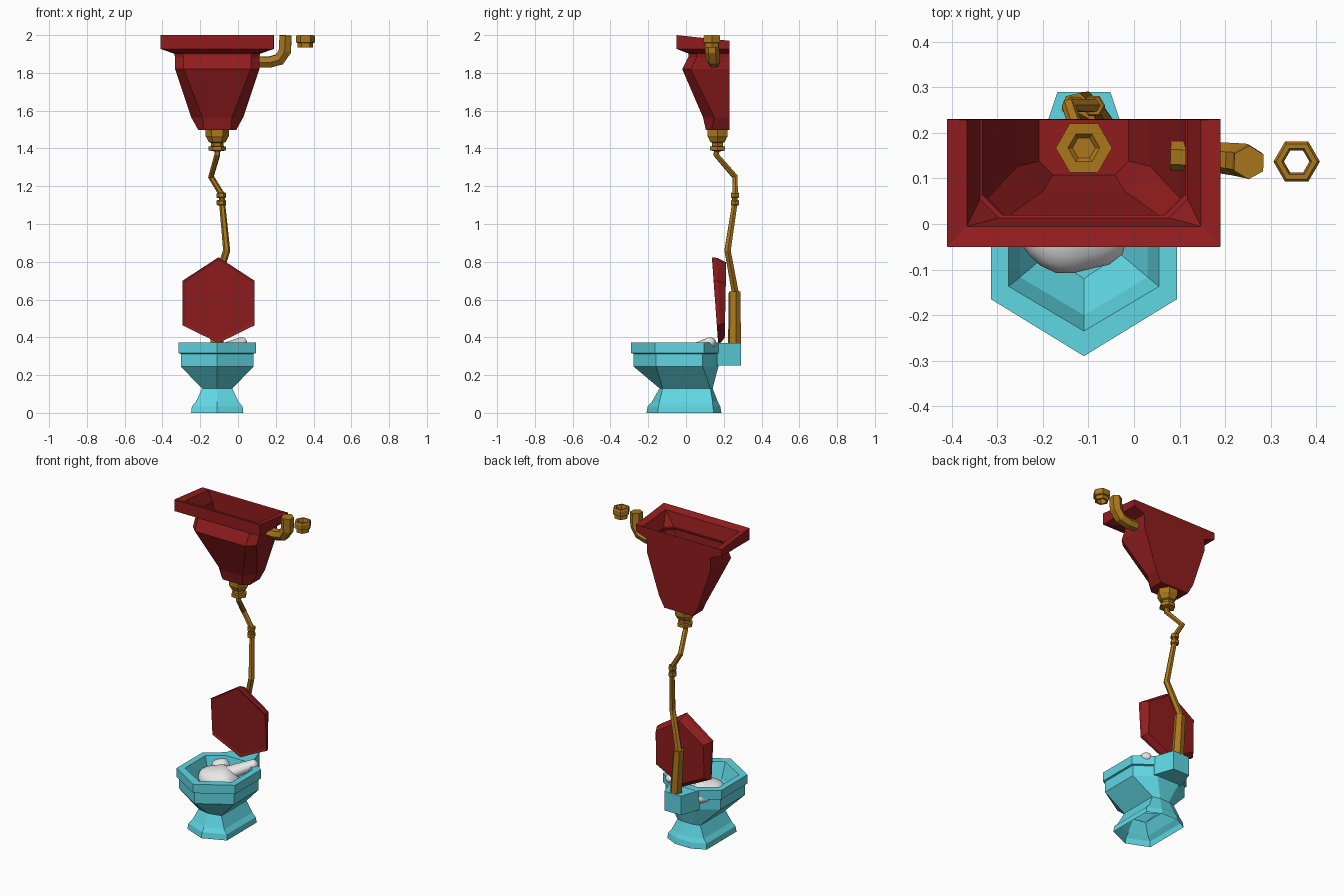
import bpy, bmesh, math
from mathutils import Vector

cube = bpy.data.objects.get("Cube")
if cube:
    bpy.data.objects.remove(cube, do_unlink=True)

CX = -0.11  # shared centre line of bowl and tank


def material(name, rgb):
    m = bpy.data.materials.new(name)
    m.use_nodes = True
    m.diffuse_color = (*rgb, 1)
    m.node_tree.nodes["Principled BSDF"].inputs["Base Color"].default_value = (*rgb, 1)
    return m


RED = material("dark red", (0.28, 0.012, 0.013))
BRASS = material("brass", (0.41, 0.185, 0.012))
CYAN = material("turquoise", (0.115, 0.68, 0.77))
WHITE = material("white", (0.85, 0.85, 0.85))


def finish(name, bm, mat):
    bmesh.ops.recalc_face_normals(bm, faces=bm.faces)
    mesh = bpy.data.meshes.new(name)
    bm.to_mesh(mesh)
    bm.free()
    mesh.materials.append(mat)
    obj = bpy.data.objects.new(name, mesh)
    bpy.context.collection.objects.link(obj)
    return obj


def loft(name, loops, mat, closed=False, cap_start=True):
    """Skin a list of equal point loops; cap the ends, or join last to first."""
    bm = bmesh.new()
    rings = [[bm.verts.new(p) for p in loop] for loop in loops]
    n = len(rings[0])
    pairs = list(zip(rings, rings[1:]))
    if closed:
        pairs.append((rings[-1], rings[0]))
    else:
        if cap_start:
            bm.faces.new(rings[0])
        bm.faces.new(rings[-1])
    for a, b in pairs:
        for i in range(n):
            j = (i + 1) % n
            bm.faces.new((a[i], a[j], b[j], b[i]))
    return finish(name, bm, mat)


def lathe(name, x, y, profile, mat, closed=False):
    """Six-sided turned part from (radius, height) pairs."""
    angles = [math.tau * i / 6 for i in range(6)]
    loops = [[(x + r * math.cos(a), y + r * math.sin(a), z) for a in angles]
             for r, z in profile]
    return loft(name, loops, mat, closed)


def tube(name, path, radii, mat):
    """Six-sided pipe with mitred bends."""
    pts = [Vector(p) for p in path]
    loops, side = [], Vector((0.3, 1, 0.1))
    for i, p in enumerate(pts):
        a = (p - pts[max(i - 1, 0)]).normalized()
        b = (pts[min(i + 1, len(pts) - 1)] - p).normalized()
        t = (a + b).normalized()
        side = (side - t * side.dot(t)).normalized()
        up = t.cross(side)
        loops.append([p + radii[i] * (side * math.cos(math.tau * k / 6)
                                      + up * math.sin(math.tau * k / 6)) for k in range(6)])
    return loft(name, loops, mat)


# Bowl: hexagon sections pointed in front and blunt behind,
# outside from the open foot up, then the inside down
def bowl_ring(hx, cy, hy, z, corner=0.51):
    back = 1 - 0.3 * (1 - corner)
    xs = (0, 1, 1, 0.4, -0.4, -1, -1)
    ys = (-1, -corner, corner, back, back, corner, -corner)
    return [(CX + x * hx, cy + y * hy, z) for x, y in zip(xs, ys)]


bowl = [(0.138, -0.002, 0.207, 0, 0.72), (0.134, -0.002, 0.2, 0.035, 0.72),
        (0.112, 0, 0.18, 0.06, 0.78), (0.08, 0.003, 0.143, 0.13, 0.88),
        (0.193, -0.035, 0.242, 0.245), (0.193, -0.035, 0.242, 0.313),
        (0.204, -0.035, 0.255, 0.316), (0.204, -0.035, 0.255, 0.372),
        (0.165, -0.035, 0.2, 0.372), (0.14, -0.03, 0.17, 0.28),
        (0.08, -0.01, 0.11, 0.19)]
loft("bowl", [bowl_ring(*r) for r in bowl], CYAN, cap_start=False)

# Block behind the bowl that carries the down pipe
loft("rear_block", [[(CX - 0.1, 0.165, z), (CX + 0.1, 0.165, z),
                     (CX + 0.058, 0.29, z), (CX - 0.058, 0.29, z)]
                    for z in (0.25, 0.371)], CYAN)


# Raised lid: hexagon that leans and is thicker at the top
def lid_ring(scale, y_low, y_high):
    out = []
    for x, z in ((0, 0.37), (0.19, 0.463), (0.19, 0.70), (0, 0.824), (-0.19, 0.70), (-0.19, 0.463)):
        z2 = 0.597 + (z - 0.597) * scale
        f = (z - 0.37) / 0.454
        out.append((-0.103 + x * scale, y_low + (y_high - y_low) * f, z2))
    return out


loft("lid", [lid_ring(0.93, 0.174, 0.143), lid_ring(1, 0.17, 0.137),
             lid_ring(0.985, 0.185, 0.165), lid_ring(0.88, 0.205, 0.213)], RED)


# Crumpled sack lying in the bowl, one end draped over the rim
def lump(bm, centre, size):
    new = bmesh.ops.create_uvsphere(bm, u_segments=20, v_segments=12, radius=1)["verts"]
    for v in new:
        wave = 1 + 0.05 * math.sin(5 * v.co.x + 3 * v.co.y)
        v.co = Vector(centre) + Vector([c * s * wave for c, s in zip(v.co, size)])


bm = bmesh.new()
lump(bm, (-0.13, 0.0, 0.295), (0.125, 0.108, 0.068))
lump(bm, (-0.195, 0.115, 0.315), (0.055, 0.058, 0.042))
arm_start, arm_end = Vector((-0.1, 0.03, 0.32)), Vector((0.015, 0.125, 0.372))
for i in range(25):
    t = i / 24
    lump(bm, arm_start.lerp(arm_end, t), Vector((0.05, 0.048, 0.04)) * (1 - 0.3 * t))
sack = finish("white_sack", bm, WHITE)
for poly in sack.data.polygons:
    poly.use_smooth = True


# Tank: chamfered front corners, flat back, rim dropping toward the back
def tank_ring(hx, front, chamfer, z, back=0.23, drop=0.0):
    c = chamfer
    half = [(hx, back, z - drop), (hx, front + c, z), (hx - c, front, z)]
    return ([(CX - x, y, h) for x, y, h in half]
            + [(CX + x, y, h) for x, y, h in reversed(half)])


tank = [(0.10, 0.105, 0.03, 1.497), (0.138, 0.09, 0.06, 1.565),
        (0.223, -0.02, 0.045, 1.82), (0.223, 0.02, 0.045, 1.90),
        (0.30, -0.05, 0.001, 1.927), (0.30, -0.05, 0.001, 2.0, 0.23, 0.03),
        (0.257, -0.005, 0.001, 1.985, 0.228, 0.02), (0.227, 0.014, 0.042, 1.90, 0.228),
        (0.21, 0.016, 0.042, 1.82, 0.228), (0.145, 0.072, 0.055, 1.62, 0.228),
        (0.098, 0.108, 0.03, 1.515, 0.228)]
loft("tank", [tank_ring(*r) for r in tank], RED)

# Fitting under the tank, with its nut showing on the tank floor
lathe("tank_fitting", CX, 0.167,
      [(0.025, 1.525), (0.035, 1.535), (0.062, 1.535), (0.062, 1.465), (0.055, 1.455),
       (0.045, 1.435), (0.034, 1.43), (0.034, 1.412), (0.047, 1.41),
       (0.047, 1.39), (0.02, 1.385)], BRASS)

# Bent flush pipe with its coupling and lower sleeve
tube("flush_pipe", [(CX, 0.165, 1.41), (-0.11, 0.16, 1.365), (-0.143, 0.26, 1.25),
                    (-0.088, 0.26, 1.16), (-0.083, 0.257, 1.10),
                    (-0.06, 0.22, 0.86), (-0.133, 0.262, 0.63)],
     [0.016, 0.016, 0.016, 0.016, 0.016, 0.019, 0.021], BRASS)
for name, z in (("upper_coupling", 1.152), ("lower_coupling", 1.113)):
    lathe(name, -0.088, 0.259, [(0.021, z - 0.014), (0.025, z - 0.01),
                                (0.025, z + 0.01), (0.021, z + 0.014)], BRASS)
tube("pipe_sleeve", [(-0.11, 0.257, 0.365), (-0.128, 0.257, 0.642)], [0.036, 0.032], BRASS)

# Broken inlet elbow beside the tank, and the loose nut beyond it
tube("inlet_elbow", [(0.08, 0.15, 1.858), (0.17, 0.147, 1.858), (0.22, 0.142, 1.872),
                     (0.248, 0.138, 1.915), (0.252, 0.135, 1.998)],
     [0.033, 0.033, 0.036, 0.038, 0.037], BRASS)
lathe("loose_nut", 0.357, 0.137,
      [(0.028, 1.935), (0.041, 1.935), (0.041, 1.958), (0.051, 1.962),
       (0.051, 1.992), (0.045, 2.0), (0.033, 2.0), (0.028, 1.985)], BRASS, closed=True)
